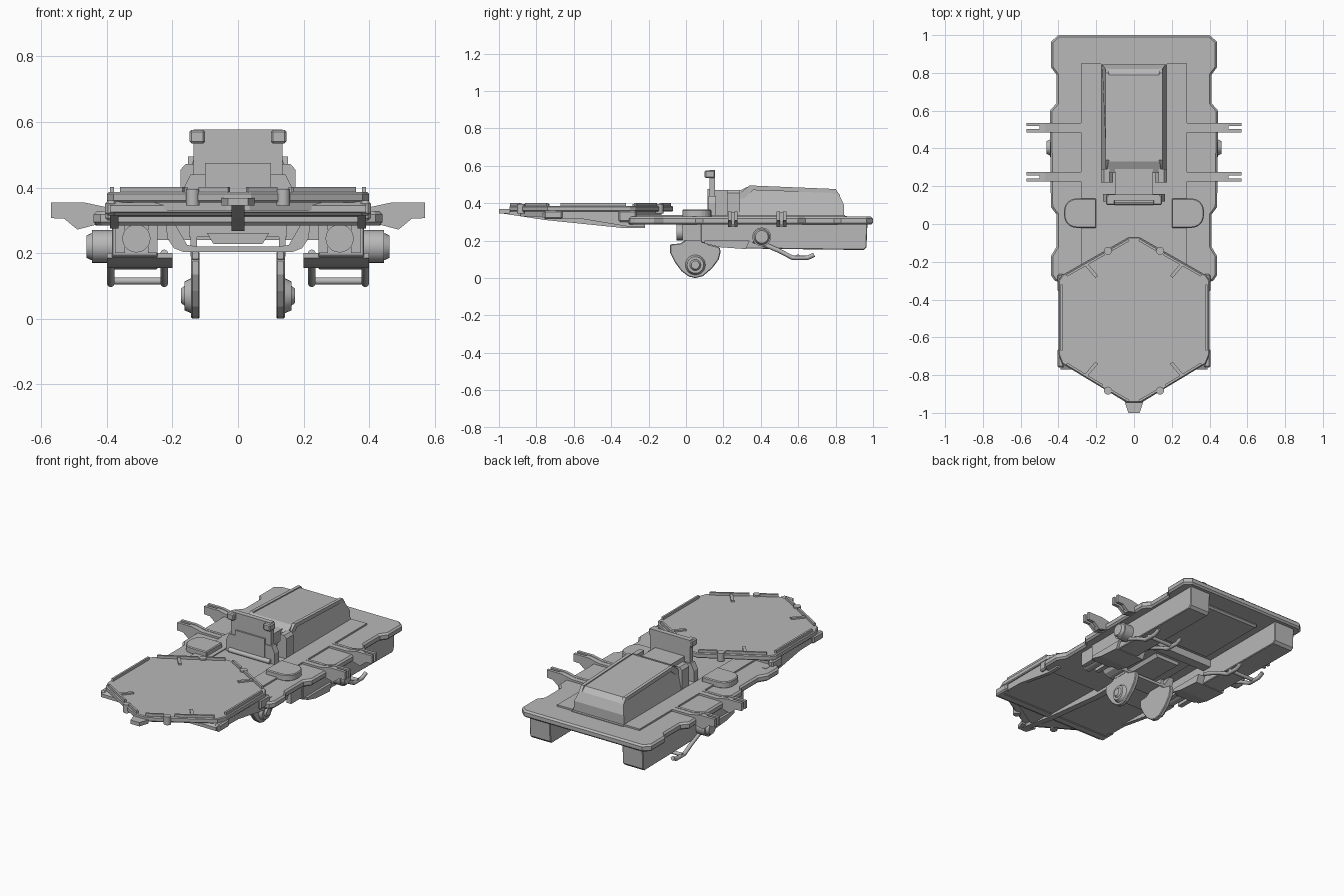
import bpy, bmesh, math
from mathutils import Vector

grey = bpy.data.materials.new("dark_grey")
grey.diffuse_color = (0.48, 0.48, 0.48, 1)

def finish(name, bm, mirror=False, bevel=0, smooth=False):
    bmesh.ops.recalc_face_normals(bm, faces=bm.faces)
    me = bpy.data.meshes.new(name)
    bm.to_mesh(me)
    bm.free()
    me.materials.append(grey)
    ob = bpy.data.objects.new(name, me)
    bpy.context.collection.objects.link(ob)
    if bevel:
        m = ob.modifiers.new("bevel", 'BEVEL')
        m.width, m.segments = bevel, 1
        m.limit_method, m.angle_limit = 'ANGLE', math.radians(50)
    if mirror:
        m = ob.modifiers.new("mirror", 'MIRROR')
        m.use_mirror_merge = False
    if smooth:
        bpy.context.view_layer.objects.active = ob
        ob.select_set(True)
        bpy.ops.object.shade_smooth_by_angle(angle=math.radians(35))
        ob.select_set(False)
    return ob

def prism(name, pts, axis, lo, hi, **kw):
    """Extrude a 2D outline along an axis: x uses (y,z), y uses (x,z), z uses (x,y)."""
    place = {'x': lambda a, b, t: (t, a, b), 'y': lambda a, b, t: (a, t, b),
             'z': lambda a, b, t: (a, b, t)}[axis]
    bm = bmesh.new()
    rings = [[bm.verts.new(place(a, b, t)) for a, b in pts] for t in (lo, hi)]
    bm.faces.new(rings[0])
    bm.faces.new(rings[1])
    n = len(pts)
    for i in range(n):
        j = (i + 1) % n
        bm.faces.new((rings[0][i], rings[0][j], rings[1][j], rings[1][i]))
    return finish(name, bm, **kw)

def box(name, x, y, z, **kw):
    return prism(name, [(x[0], y[0]), (x[1], y[0]), (x[1], y[1]), (x[0], y[1])], 'z', *z, **kw)

def rod(name, a, b, r, r2=None, n=20, **kw):
    a, b = Vector(a), Vector(b)
    bm = bmesh.new()
    bmesh.ops.create_cone(bm, cap_ends=True, segments=n, radius1=r,
                          radius2=r if r2 is None else r2, depth=(b - a).length)
    bm.transform((b - a).to_track_quat('Z', 'Y').to_matrix().to_4x4())
    bmesh.ops.translate(bm, verts=bm.verts, vec=(a + b) / 2)
    return finish(name, bm, smooth=True, **kw)

def pipe(name, pts, r):
    cu = bpy.data.curves.new(name, 'CURVE')
    cu.dimensions, cu.bevel_depth, cu.bevel_resolution, cu.use_fill_caps = '3D', r, 2, True
    cu.materials.append(grey)
    sp = cu.splines.new('POLY')
    sp.points.add(len(pts) - 1)
    for p, c in zip(sp.points, pts):
        p.co = (*c, 1)
    bpy.context.collection.objects.link(bpy.data.objects.new(name, cu))

def both(half):
    return half + [(-x, y) for x, y in reversed(half)]

# Main deck with notched sides
prism("deck", both([(0.39, -0.31), (0.42, -0.30), (0.44, -0.27), (0.44, -0.17), (0.41, -0.12),
    (0.41, 0.05), (0.44, 0.09), (0.445, 0.60), (0.41, 0.64), (0.41, 0.79), (0.44, 0.83),
    (0.44, 0.965), (0.40, 1.0)]), 'z', 0.285, 0.328, bevel=0.01)
prism("deck_strip", [(0.175, -0.32), (0.28, -0.32), (0.28, 0.85), (0.175, 0.85)], 'z',
      0.32, 0.338, mirror=True)
box("deck_channel", (-0.175, 0.175), (-0.32, 0.86), (0.32, 0.332))

# Front hull beneath the platform, with slim tapering cheeks and keel
prism("front_hull", [(-0.74, 0.36), (-0.77, 0.345), (-0.77, 0.325), (-0.70, 0.318), (-0.28, 0.31),
      (-0.28, 0.345), (-0.30, 0.36)], 'x', -0.39, 0.39)
prism("hull_cheek", [(-0.56, 0.33), (-0.55, 0.315), (-0.31, 0.275), (-0.22, 0.275), (-0.22, 0.33)],
      'x', 0.365, 0.39, mirror=True)
box("hull_beam", (-0.39, 0.39), (-0.76, -0.70), (0.315, 0.35), bevel=0.01)
box("front_corner", (0.37, 0.405), (-0.76, -0.66), (0.315, 0.36), mirror=True, bevel=0.008)
box("rear_corner", (0.37, 0.405), (-0.36, -0.265), (0.30, 0.36), mirror=True, bevel=0.008)
prism("keel", [(-0.98, 0.36), (-0.98, 0.345), (-0.75, 0.31), (-0.33, 0.267), (-0.22, 0.267),
      (-0.22, 0.30), (-0.70, 0.35)], 'x', -0.02, 0.02)
prism("nose_block", [(-0.05, -0.94), (-0.03, -1.0), (0.03, -1.0), (0.05, -0.94)], 'z', 0.345, 0.368)

# Hexagonal platform
hexa = [(0.03, -0.07), (0.38, -0.27), (0.40, -0.30), (0.40, -0.69), (0.38, -0.74),
        (0.04, -0.945), (-0.04, -0.945), (-0.38, -0.74), (-0.40, -0.69), (-0.40, -0.30),
        (-0.38, -0.27), (-0.03, -0.07)]
prism("platform", hexa, 'z', 0.355, 0.386, bevel=0.005)
prism("platform_support", [(x * 0.86, -0.51 + (y + 0.51) * 0.86) for x, y in hexa],
      'z', 0.33, 0.357)

# Raised edge strips, split by pegs near the points
def edge_strip(a, b, i):
    a, b = Vector(a), Vector(b)
    d = (b - a).normalized()
    n = Vector((d.y, -d.x)) * 0.012
    prism(f"edge_strip_{i}", [a, b, b + n, a + n], 'z', 0.38, 0.402, mirror=True)
for i, (a, b) in enumerate([((0.03, -0.08), (0.12, -0.131)), ((0.16, -0.154), (0.36, -0.268)),
                            ((0.39, -0.32), (0.39, -0.67)), ((0.36, -0.745), (0.17, -0.86)),
                            ((0.12, -0.89), (0.03, -0.942))]):
    edge_strip(a, b, i)
for y in (-0.142, -0.882):
    rod("platform_peg", (0.138, y, 0.345), (0.138, y, 0.395), 0.021, n=16, mirror=True)
for s, yc in ((1, -0.245), (-1, -0.77)):
    prism("radial_bar", [(0.19, yc - 0.03 * s), (0.205, yc - 0.04 * s),
          (0.26, yc + 0.025 * s), (0.245, yc + 0.035 * s)], 'z', 0.38, 0.395, mirror=True)

# Rear hood, tapering towards the top
hood = prism("hood", [(0.27, 0.33), (0.27, 0.46), (0.33, 0.488), (0.79, 0.47), (0.82, 0.445),
             (0.845, 0.39), (0.845, 0.33)], 'x', -0.172, 0.172)
for v in hood.data.vertices:
    v.co.x *= 1 - 0.22 * max(0, v.co.z - 0.38) / 0.11
prism("hood_rail", [(0.29, 0.41), (0.29, 0.455), (0.34, 0.495), (0.80, 0.476), (0.825, 0.44),
      (0.78, 0.455), (0.36, 0.47)], 'x', 0.132, 0.152, mirror=True)
box("hood_front", (-0.10, 0.10), (0.15, 0.29), (0.33, 0.472))
prism("hood_shoulder", [(0.11, 0.33), (0.175, 0.33), (0.175, 0.455), (0.16, 0.472), (0.13, 0.472),
      (0.13, 0.43), (0.11, 0.41)], 'y', 0.22, 0.29, mirror=True)
prism("shoulder_foot", [(0.10, 0.33), (0.165, 0.33), (0.165, 0.40), (0.145, 0.44), (0.10, 0.44)],
      'y', 0.12, 0.16, mirror=True)

# Upright screen with hinges
box("screen", (-0.135, 0.135), (0.125, 0.155), (0.43, 0.578))
box("screen_lower", (-0.10, 0.10), (0.115, 0.145), (0.335, 0.475))
box("screen_hinge", (0.10, 0.148), (0.10, 0.155), (0.535, 0.576), mirror=True, bevel=0.006)
rod("base_hinge", (-0.14, 0.115, 0.345), (0.14, 0.115, 0.345), 0.014)

# Rounded side pads
arc = [(0.305 + 0.065 * math.cos(t), cy + 0.065 * math.sin(t)) for cy, t0 in
       ((0.045, -math.pi / 2), (0.07, 0)) for t in [t0 + k * math.pi / 12 for k in range(7)]]
prism("side_pad", [(0.20, -0.02)] + arc + [(0.20, 0.135)], 'z', 0.325, 0.366, mirror=True, bevel=0.005)

# Slotted side arms running out over the deck
for y in (0.25, 0.51):
    prism("arm_base", [(0.28, 0.325), (0.28, 0.338), (0.40, 0.338), (0.47, 0.352), (0.50, 0.352),
          (0.50, 0.29), (0.49, 0.275), (0.44, 0.29), (0.40, 0.30)],
          'y', y - 0.02, y + 0.02, mirror=True)
    for s in (-1, 1):
        prism("arm_prong", [(0.28, 0.325), (0.28, 0.34), (0.40, 0.34), (0.47, 0.355), (0.57, 0.355),
              (0.57, 0.307), (0.53, 0.305), (0.49, 0.272), (0.44, 0.285), (0.40, 0.30)],
              'y', y + s * 0.017 - 0.009, y + s * 0.017 + 0.009, mirror=True)

# Side skids below the deck
prism("skid", [(0.08, 0.29), (0.08, 0.19), (0.18, 0.167), (0.30, 0.158), (0.95, 0.15), (0.965, 0.165),
      (0.97, 0.29)], 'x', 0.245, 0.385, mirror=True, bevel=0.004)
prism("skid_shoe", [(0.10, 0.20), (0.10, 0.185), (0.18, 0.165), (0.32, 0.155), (0.34, 0.20)],
      'x', 0.20, 0.40, mirror=True)
rod("front_motor", (0.31, -0.05, 0.245), (0.31, 0.10, 0.245), 0.043, mirror=True)
for x in (0.245, 0.345):
    box("motor_bracket", (x, x + 0.03), (-0.02, 0.12), (0.20, 0.29), mirror=True)
rod("side_knob", (0.37, 0.405, 0.22), (0.445, 0.405, 0.22), 0.05, n=24, mirror=True)
rod("knob_cap", (0.445, 0.405, 0.22), (0.462, 0.405, 0.22), 0.042, 0.034, n=24, mirror=True)

# Bent lever handles under each skid
for s in (-1, 1):
    for x in (0.225, 0.388):
        pipe("lever", [(s * x, 0.36, 0.20), (s * x, 0.43, 0.175), (s * x, 0.50, 0.145),
             (s * x, 0.57, 0.108), (s * x, 0.65, 0.108), (s * x, 0.685, 0.125)], 0.012)
rod("lever_bar", (0.215, 0.60, 0.115), (0.395, 0.60, 0.115), 0.011, n=12, mirror=True)

# Belly frame between the front legs
prism("belly_frame", both([(0.22, 0.285), (0.215, 0.245), (0.195, 0.215), (0.165, 0.203)])
      + [(-0.19, 0.285), (-0.155, 0.225), (-0.12, 0.22), (0.12, 0.22), (0.155, 0.225), (0.19, 0.285)],
      'y', -0.03, 0.09)
prism("belly_scoop", both([(0.095, 0.262), (0.075, 0.228)]), 'y', -0.02, 0.30)
box("belly_plate", (-0.15, 0.15), (0.0, 0.35), (0.25, 0.29))
box("underside_tray", (-0.19, 0.19), (0.42, 0.88), (0.265, 0.29), bevel=0.01)
box("cross_member", (-0.26, 0.26), (0.33, 0.39), (0.24, 0.29))

# Front legs: rounded fins with hubs
prism("leg_fin", [(-0.085, 0.18), (-0.085, 0.135), (-0.06, 0.085), (-0.025, 0.038), (0.015, 0.008),
      (0.05, 0.0), (0.09, 0.01), (0.14, 0.052), (0.175, 0.10), (0.185, 0.14), (0.18, 0.165),
      (0.12, 0.18), (0.09, 0.205), (0.0, 0.205), (-0.03, 0.185)], 'x', 0.117, 0.143,
      mirror=True, bevel=0.004)
box("leg_strut", (0.125, 0.145), (0.0, 0.09), (0.19, 0.29), mirror=True)
rod("leg_hub", (0.14, 0.05, 0.07), (0.163, 0.05, 0.07), 0.055, 0.044, n=24, mirror=True)
rod("hub_cap", (0.163, 0.05, 0.07), (0.174, 0.05, 0.07), 0.03, 0.022, n=16, mirror=True)
